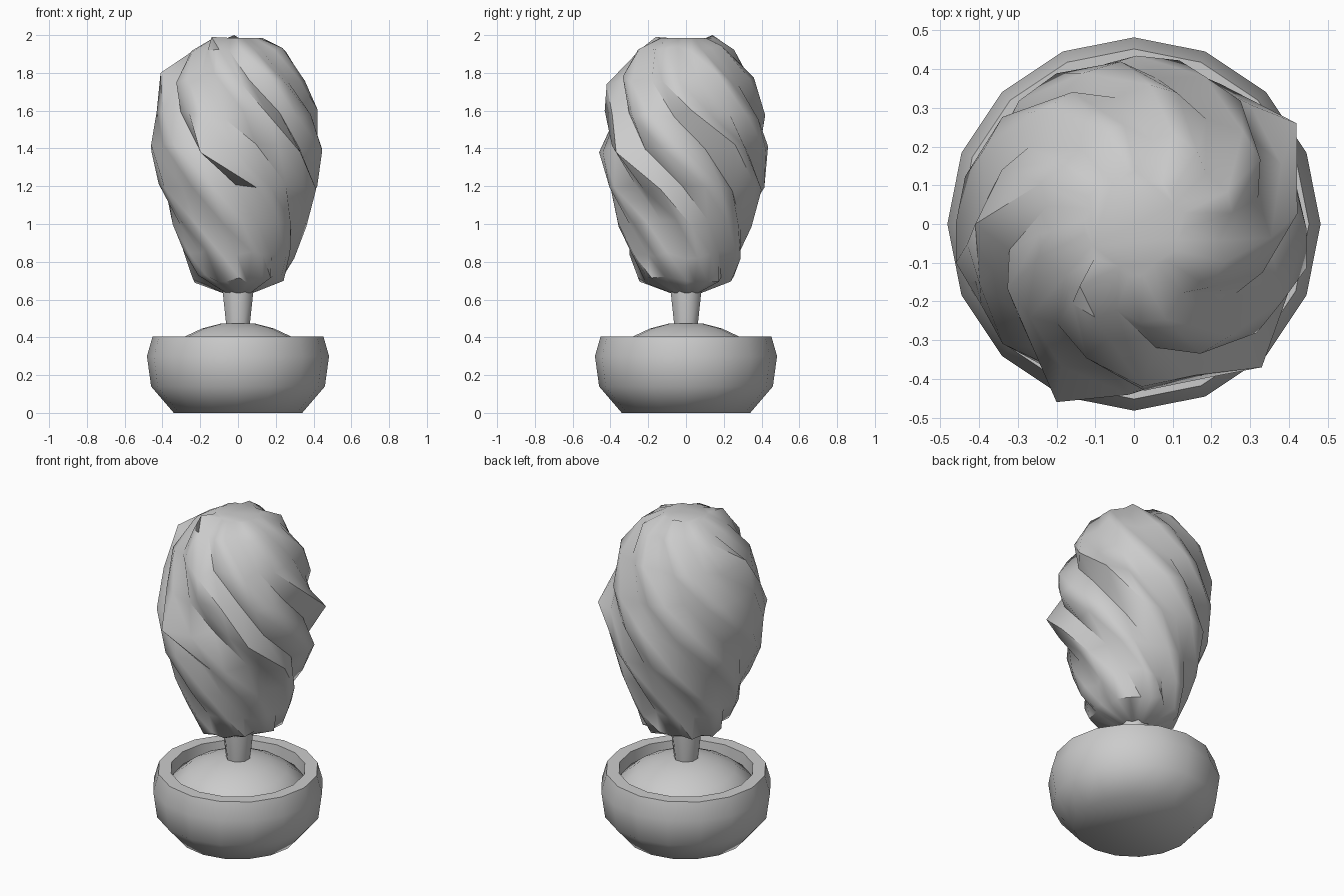
import bpy
import bmesh
import random
from math import sin, cos, pi, radians
from mathutils import Vector

cube = bpy.data.objects.get("Cube")
if cube:
    bpy.data.objects.remove(cube)

grey = bpy.data.materials.new("plain_grey")
grey.use_nodes = True
GREY = (0.6, 0.6, 0.6, 1)
grey.diffuse_color = GREY
grey.node_tree.nodes["Principled BSDF"].inputs["Base Color"].default_value = GREY


def loft(name, profile, sides, point, sharp=50, peaks=()):
    """Skin rings of points around z; each peak pulls its nearest vertex to it."""
    bm = bmesh.new()
    rings = [[bm.verts.new(point(i, j, r, z)) for j in range(sides)]
             for i, (r, z) in enumerate(profile)]
    free = list(bm.verts)
    for a, b in zip(rings, rings[1:]):
        for j in range(sides):
            k = (j + 1) % sides
            bm.faces.new((a[j], a[k], b[k], b[j]))
    bm.faces.new(rings[0][::-1])
    bm.faces.new(rings[-1])
    for peak in map(Vector, peaks):
        nearest = min(free, key=lambda v: (v.co - peak).length)
        nearest.co = peak
        free.remove(nearest)
    bmesh.ops.recalc_face_normals(bm, faces=bm.faces)
    mesh = bpy.data.meshes.new(name)
    bm.to_mesh(mesh)
    bm.free()
    mesh.materials.append(grey)
    obj = bpy.data.objects.new(name, mesh)
    bpy.context.collection.objects.link(obj)
    bpy.ops.object.select_all(action='DESELECT')
    obj.select_set(True)
    bpy.context.view_layer.objects.active = obj
    bpy.ops.object.shade_smooth_by_angle(angle=radians(sharp))


def lathe(name, profile, sides, turn=0.0):
    def point(i, j, r, z):
        a = turn + 2 * pi * j / sides
        return r * cos(a), r * sin(a), z
    loft(name, profile, sides, point, 60)


# Bowl with a thick flat rim, soil mound and flared trunk
lathe("pot", [(0.34, 0), (0.46, 0.14), (0.482, 0.30), (0.452, 0.405),
              (0.38, 0.405), (0.37, 0.28)], 16)
lathe("soil", [(0.38, 0.30), (0.37, 0.335), (0.28, 0.405), (0.19, 0.447),
               (0.09, 0.473), (0.01, 0.475)], 16)
lathe("trunk", [(0.06, 0.40), (0.068, 0.47), (0.09, 0.66), (0.09, 0.74)],
      8, pi / 8)

# Foliage: an egg of spiralling pleats, each a broad swell beside a narrow fold
random.seed(11)
PLEATS = 8
SIDES = PLEATS * 3
egg = [(0.08, 0.635), (0.24, 0.71), (0.295, 0.84), (0.35, 1.0), (0.415, 1.19),
       (0.435, 1.4), (0.415, 1.58), (0.36, 1.77), (0.25, 1.92), (0.13, 1.985)]
fold_depth = [random.uniform(0.06, 0.13) for _ in range(PLEATS)]
swell = [random.uniform(0.0, 0.05) for _ in range(PLEATS)]
peaks = [(0.33, -0.37, 1.38), (0.42, 0.26, 1.42), (-0.2, -0.46, 1.38),
         (-0.46, -0.1, 1.42), (-0.41, 0.0, 1.8), (0.02, -0.42, 1.74),
         (-0.02, 0.14, 2.0), (-0.14, -0.16, 1.99)]


def leaf_point(i, j, r, z):
    pleat, part = divmod(j, 3)
    angle = 2 * pi * j / SIDES - radians(50) - 2.3 * (z - 1.2)
    angle += random.uniform(-0.04, 0.04)
    r *= 1 - fold_depth[pleat] if part == 0 else 1 + swell[pleat]
    r *= random.uniform(0.98, 1.02)
    lift = random.uniform(-0.025, 0.025) if 0 < i < len(egg) - 1 else 0
    return r * cos(angle), r * sin(angle), z + lift


loft("foliage", egg, SIDES, leaf_point, 50, peaks)
